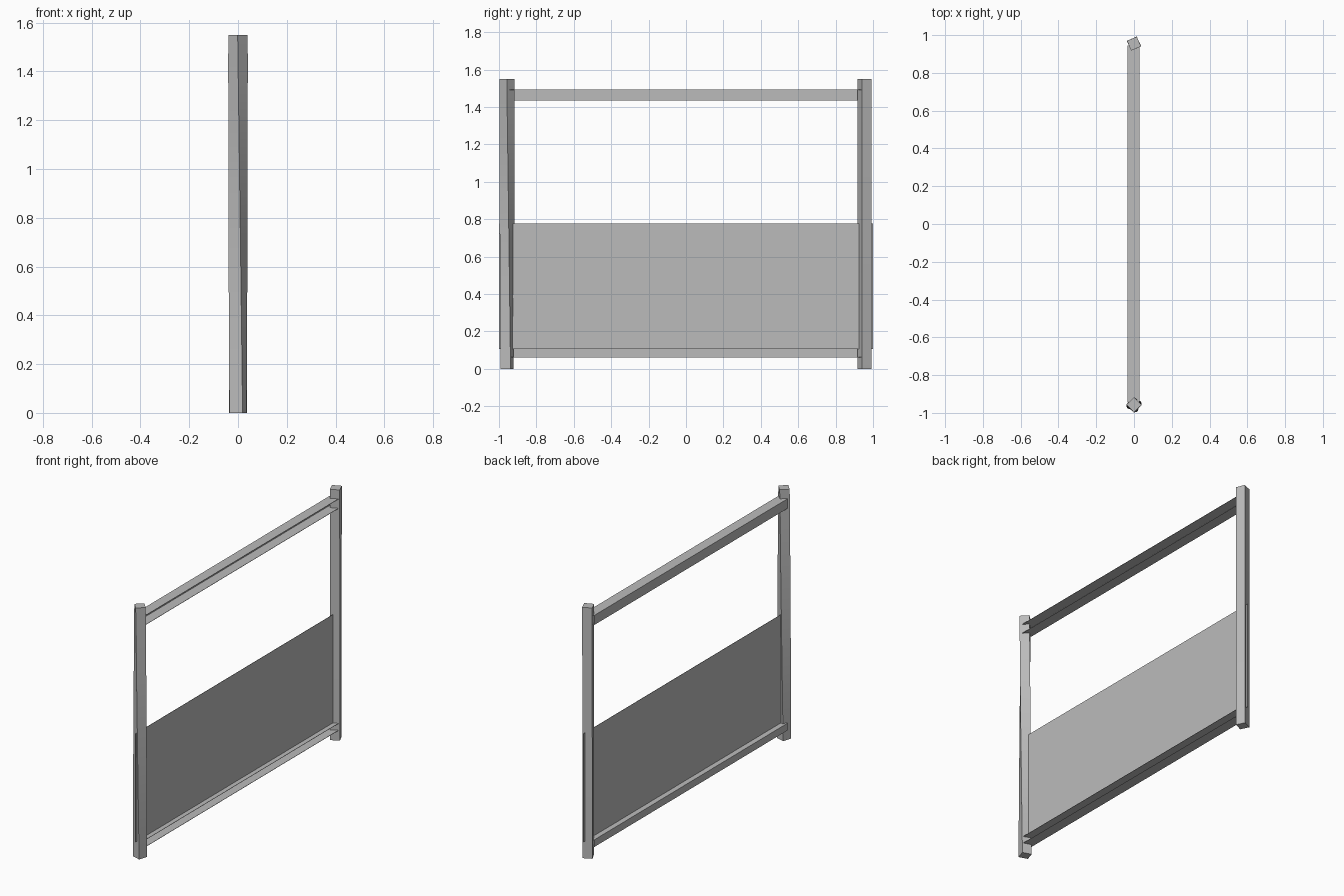
import bpy
import math

cube = bpy.data.objects.get("Cube")
if cube:
    bpy.data.objects.remove(cube, do_unlink=True)

grey = bpy.data.materials.new("plain_grey")
grey.use_nodes = True
colour = (0.5, 0.5, 0.5, 1)
grey.diffuse_color = colour
grey.node_tree.nodes["Principled BSDF"].inputs["Base Color"].default_value = colour


def make(name, verts, faces):
    mesh = bpy.data.meshes.new(name)
    mesh.from_pydata(verts, [], faces)
    mesh.materials.append(grey)
    obj = bpy.data.objects.new(name, mesh)
    bpy.context.collection.objects.link(obj)
    return obj


# Square posts, turned about their own axis and slightly twisted
def post(name, y, radius, top_angle, bottom_angle, height=1.55, steps=8):
    verts, faces = [], []
    for i in range(steps + 1):
        t = i / steps
        base = bottom_angle + (top_angle - bottom_angle) * t
        for k in range(4):
            a = math.radians(base + 90 * k)
            verts.append((radius * math.cos(a), y + radius * math.sin(a), height * t))
    for i in range(steps):
        for k in range(4):
            n = (k + 1) % 4
            faces.append((4 * i + k, 4 * i + n, 4 * i + 4 + n, 4 * i + 4 + k))
    faces.append((3, 2, 1, 0))
    faces.append(tuple(4 * steps + k for k in range(4)))
    obj = make(name, verts, faces)
    bpy.context.view_layer.objects.active = obj
    obj.select_set(True)
    bpy.ops.object.shade_smooth_by_angle(angle=math.radians(30))
    obj.select_set(False)


post("front_post", -0.957, 0.04, -2, 28)
post("back_post", 0.955, 0.04, -22, -19)


# Sheet channel rails, open towards +x
def rail(name, low, high, end=0.945, web=-0.033, lip=0.03):
    profile = [(lip, low), (web, low), (web, high), (lip, high)]
    verts = [(x, y, z) for y in (-end, end) for x, z in profile]
    faces = [(k, k + 4, k + 5, k + 1) for k in range(3)]
    obj = make(name, verts, faces)
    solid = obj.modifiers.new("sheet", "SOLIDIFY")
    solid.thickness = 0.002
    solid.offset = 0


rail("top_rail", 1.435, 1.493)
rail("bottom_rail", 0.063, 0.106)

# Thin infill panel standing on the bottom rail
panel = make("infill_panel",
             [(0, -1, 0.106), (0, 1, 0.106), (0, 1, 0.776), (0, -1, 0.776)],
             [(0, 1, 2, 3)])
thin = panel.modifiers.new("sheet", "SOLIDIFY")
thin.thickness = 0.002
thin.offset = 0
